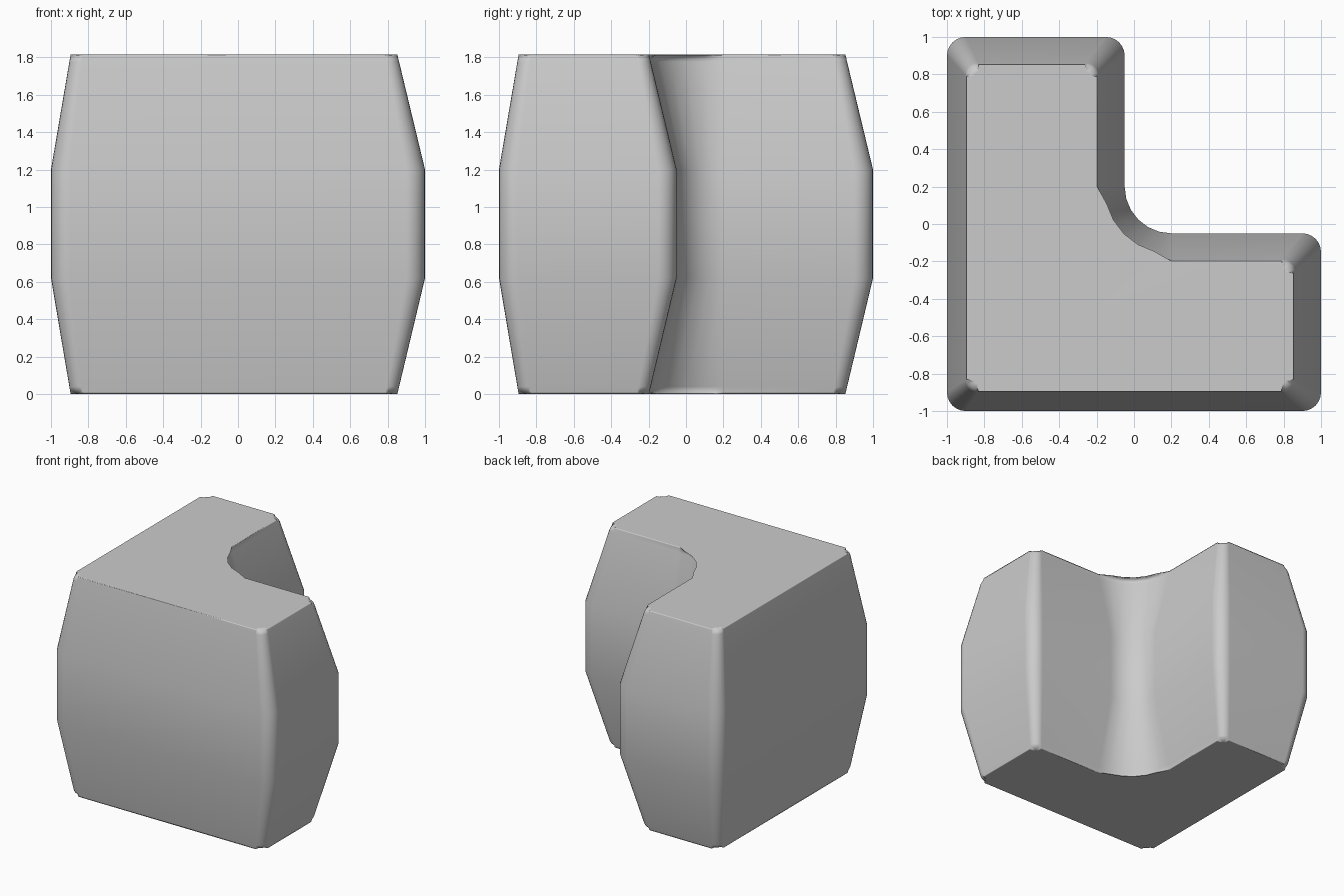
import bpy, bmesh
from math import pi, sin, cos

cube = bpy.data.objects.get("Cube")
if cube:
    bpy.data.objects.remove(cube, do_unlink=True)

HEIGHT = 1.815
STEPS = 6


def arc(cx, cy, r, start, sweep):
    """Points along an arc, both ends included."""
    return [(cx + r * cos(start + sweep * i / STEPS),
             cy + r * sin(start + sweep * i / STEPS)) for i in range(STEPS + 1)]


def outline(low, high, inner, r):
    """Rounded L outline, counter-clockwise; the inner corner is a wide fillet."""
    q = pi / 2
    notch = 0.2                      # fixed centre of the inner fillet
    return (arc(low + r, low + r, r, 2 * q, q)
            + arc(high - r, low + r, r, 3 * q, q)
            + arc(high - r, inner - r, r, 0, q)
            + arc(notch, notch, notch - inner, 3 * q, -q)
            + arc(inner - r, high - r, r, 0, q)
            + arc(low + r, high - r, r, q, q))


# Stone grey material
grey = bpy.data.materials.new("light_grey")
grey.use_nodes = True
colour = (0.6, 0.6, 0.6, 1)
grey.diffuse_color = colour
grey.node_tree.nodes["Principled BSDF"].inputs["Base Color"].default_value = colour

# Corner block: L sections lofted, tapering toward both ends
end = outline(-0.895, 0.852, -0.198, 0.065)
middle = outline(-1, 1, -0.05, 0.1)
sections = [(0, end), (0.62, middle), (1.2, middle), (HEIGHT, end)]

bm = bmesh.new()
rings = [[bm.verts.new((x, y, z)) for x, y in pts] for z, pts in sections]
for a, b in zip(rings, rings[1:]):
    for i in range(len(a)):
        j = (i + 1) % len(a)
        bm.faces.new((a[i], a[j], b[j], b[i]))
caps = [bm.faces.new(rings[0][::-1]), bm.faces.new(rings[-1])]

# Soft rims around the top and bottom
rims = [e for cap in caps for e in cap.edges]
bmesh.ops.bevel(bm, geom=rims, offset=0.04, offset_type='OFFSET',
                segments=4, profile=0.5, affect='EDGES', clamp_overlap=True)
bmesh.ops.recalc_face_normals(bm, faces=bm.faces)

mesh = bpy.data.meshes.new("corner_block")
bm.to_mesh(mesh)
bm.free()
mesh.materials.append(grey)
block = bpy.data.objects.new("corner_block", mesh)
bpy.context.collection.objects.link(block)

# Smooth shading that keeps the broad faces flat
for p in mesh.polygons:
    p.use_smooth = True
weighted = block.modifiers.new("weighted_normals", 'WEIGHTED_NORMAL')
weighted.keep_sharp = True
